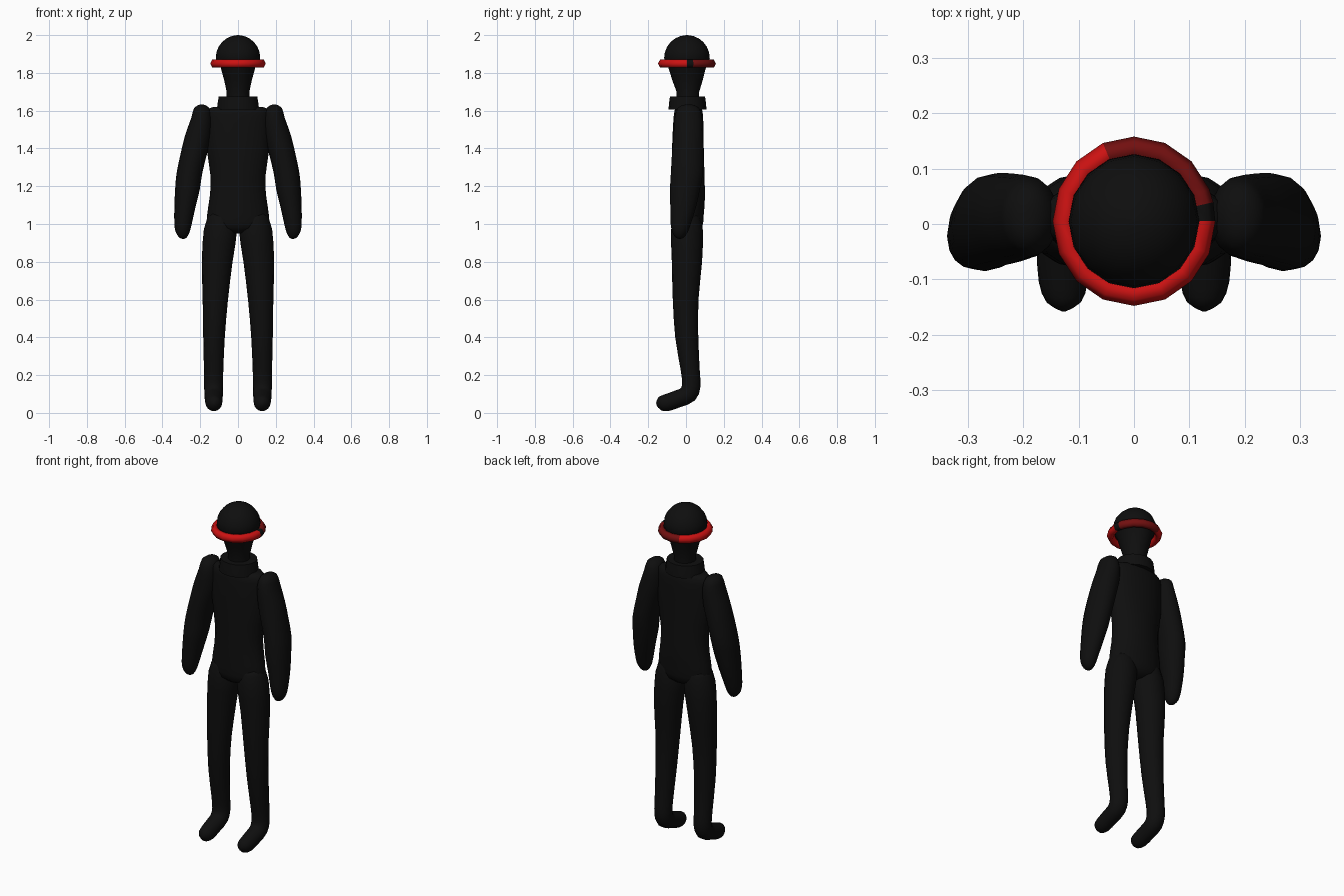
import bpy, bmesh, math
from mathutils import Vector, Matrix


def material(name, color):
    m = bpy.data.materials.new(name)
    m.diffuse_color = (*color, 1)
    return m


BLACK = material("black", (0.0045, 0.0045, 0.0045))
RED = material("red", (0.60, 0.006, 0.006))
DARK_RED = material("dark_red", (0.17, 0.005, 0.005))


def finish(name, bm, mats, angle=50):
    bmesh.ops.recalc_face_normals(bm, faces=bm.faces)
    me = bpy.data.meshes.new(name)
    bm.to_mesh(me)
    bm.free()
    for m in mats:
        me.materials.append(m)
    ob = bpy.data.objects.new(name, me)
    bpy.context.collection.objects.link(ob)
    bpy.context.view_layer.objects.active = ob
    ob.select_set(True)
    bpy.ops.object.shade_smooth_by_angle(angle=math.radians(angle))
    ob.select_set(False)
    return ob


def spline(rows, steps):
    """Smooth in-between rows for a loft."""
    out = []
    for i in range(len(rows) - 1):
        p0, p1 = rows[max(i - 1, 0)], rows[i]
        p2, p3 = rows[i + 1], rows[min(i + 2, len(rows) - 1)]
        for s in range(steps):
            t = s / steps
            out.append([0.5 * (2 * b + (c - a) * t + (2 * a - 5 * b + 4 * c - d) * t * t
                               + (3 * b - a - 3 * c + d) * t ** 3)
                        for a, b, c, d in zip(p0, p1, p2, p3)])
    return out + [list(rows[-1])]


def loft(name, rows, steps=2, sides=16, side=1, angle=50):
    """Elliptical rings: x, y, z, x radius, y radius, tilt about x in degrees."""
    bm = bmesh.new()
    rings = []
    for x, y, z, rx, ry, tilt in (spline(rows, steps) if steps > 1 else rows):
        rot = Matrix.Rotation(math.radians(tilt), 3, 'X')
        ring = []
        for k in range(sides):
            a = math.tau * k / sides
            p = Vector((x, y, z)) + rot @ Vector((rx * math.cos(a), ry * math.sin(a), 0))
            ring.append(bm.verts.new((p.x * side, p.y, p.z)))
        rings.append(ring)
    for r0, r1 in zip(rings, rings[1:]):
        for k in range(sides):
            j = (k + 1) % sides
            bm.faces.new((r0[k], r0[j], r1[j], r1[k]))
    bm.faces.new(rings[0])
    bm.faces.new(rings[-1])
    return finish(name, bm, [BLACK], angle)


# Torso, from hips to shoulders
loft("torso", [
    (0, 0.005, 0.95, 0.03, 0.04, 0),
    (0, 0.005, 0.98, 0.150, 0.080, 0),
    (0, 0.007, 1.05, 0.163, 0.087, 0),
    (0, 0.010, 1.14, 0.150, 0.090, 0),
    (0, 0.010, 1.25, 0.145, 0.088, 0),
    (0, 0.010, 1.40, 0.166, 0.084, 0),
    (0, 0.012, 1.53, 0.170, 0.080, 0),
    (0, 0.013, 1.60, 0.165, 0.074, 0),
    (0, 0.013, 1.62, 0.130, 0.060, 0),
])

for label, s in (("right", 1), ("left", -1)):
    # Leg with bent foot pointing forward
    loft(label + "_leg", [
        (0.090, 0.005, 1.06, 0.060, 0.060, 0),
        (0.093, 0.005, 0.97, 0.088, 0.084, 0),
        (0.110, 0.005, 0.80, 0.081, 0.080, 0),
        (0.120, -0.002, 0.60, 0.067, 0.068, 0),
        (0.127, 0.004, 0.40, 0.057, 0.061, 0),
        (0.129, 0.023, 0.22, 0.051, 0.050, 0),
        (0.129, 0.028, 0.145, 0.050, 0.049, -8),
        (0.129, 0.008, 0.097, 0.049, 0.050, -38),
        (0.129, -0.050, 0.072, 0.047, 0.046, -68),
        (0.128, -0.105, 0.053, 0.044, 0.045, -74),
        (0.127, -0.140, 0.048, 0.032, 0.035, -78),
        (0.127, -0.157, 0.046, 0.005, 0.006, -80),
    ], side=s, angle=80)

    # Arm ending in a rounded hand
    loft(label + "_arm", [
        (0.192, 0.013, 1.632, 0.010, 0.020, 0),
        (0.192, 0.013, 1.615, 0.040, 0.056, 0),
        (0.192, 0.013, 1.56, 0.056, 0.073, 0),
        (0.210, 0.012, 1.47, 0.070, 0.078, 0),
        (0.232, 0.009, 1.38, 0.070, 0.083, 0),
        (0.257, 0.005, 1.27, 0.068, 0.085, 0),
        (0.268, -0.006, 1.18, 0.065, 0.079, 0),
        (0.281, -0.015, 1.09, 0.056, 0.068, 0),
        (0.291, -0.028, 1.00, 0.046, 0.053, 0),
        (0.293, -0.032, 0.955, 0.036, 0.040, 0),
        (0.291, -0.033, 0.928, 0.019, 0.021, 0),
        (0.290, -0.033, 0.921, 0.004, 0.004, 0),
    ], side=s, angle=80)

# Collar
loft("collar", [
    (0, 0.008, 1.605, 0.112, 0.101, 0),
    (0, 0.008, 1.645, 0.107, 0.097, 0),
    (0, 0.008, 1.675, 0.102, 0.093, 0),
], steps=1, angle=40)

# Neck widening into the face
loft("neck_and_face", [
    (0, 0.010, 1.64, 0.060, 0.060, 0),
    (0, 0.010, 1.70, 0.060, 0.060, 0),
    (0, 0.008, 1.76, 0.073, 0.080, 0),
    (0, 0.006, 1.83, 0.092, 0.100, 0),
    (0, 0.005, 1.87, 0.114, 0.118, 0),
], steps=1)

# Domed top of the head
dome = []
for i in range(7):
    a = math.radians(i * 14.8)
    dome.append((0, 0.005, 1.878 + 0.122 * math.sin(min(a, 1.55)),
                 max(0.118 * math.cos(min(a, 1.55)), 0.003),
                 max(0.121 * math.cos(min(a, 1.55)), 0.003), 0))
loft("head_dome", [(0, 0.005, 1.85, 0.105, 0.11, 0)] + dome, steps=1)

# Visor ring: one narrow black gap, darker quarter behind it
bm = bmesh.new()
SEG, MINOR = 16, 6
angles = [math.tau * k / SEG for k in range(SEG)]
angles.insert(1, math.radians(13))
rings = []
for a in angles:
    ring = []
    for k in range(MINOR):
        b = math.tau * k / MINOR
        r = 0.021 * math.cos(b)
        ring.append(bm.verts.new(((0.126 + r) * math.cos(a),
                                  0.005 + (0.132 + r) * math.sin(a),
                                  1.849 + 0.024 * math.sin(b))))
    rings.append(ring)
n = len(rings)
for i in range(n):
    r0, r1 = rings[i], rings[(i + 1) % n]
    for k in range(MINOR):
        j = (k + 1) % MINOR
        f = bm.faces.new((r0[k], r1[k], r1[j], r0[j]))
        f.material_index = 2 if i == 0 else 1 if i <= 5 and angles[i] < 1.6 else 0
finish("visor_ring", bm, [RED, DARK_RED, BLACK], 65)
